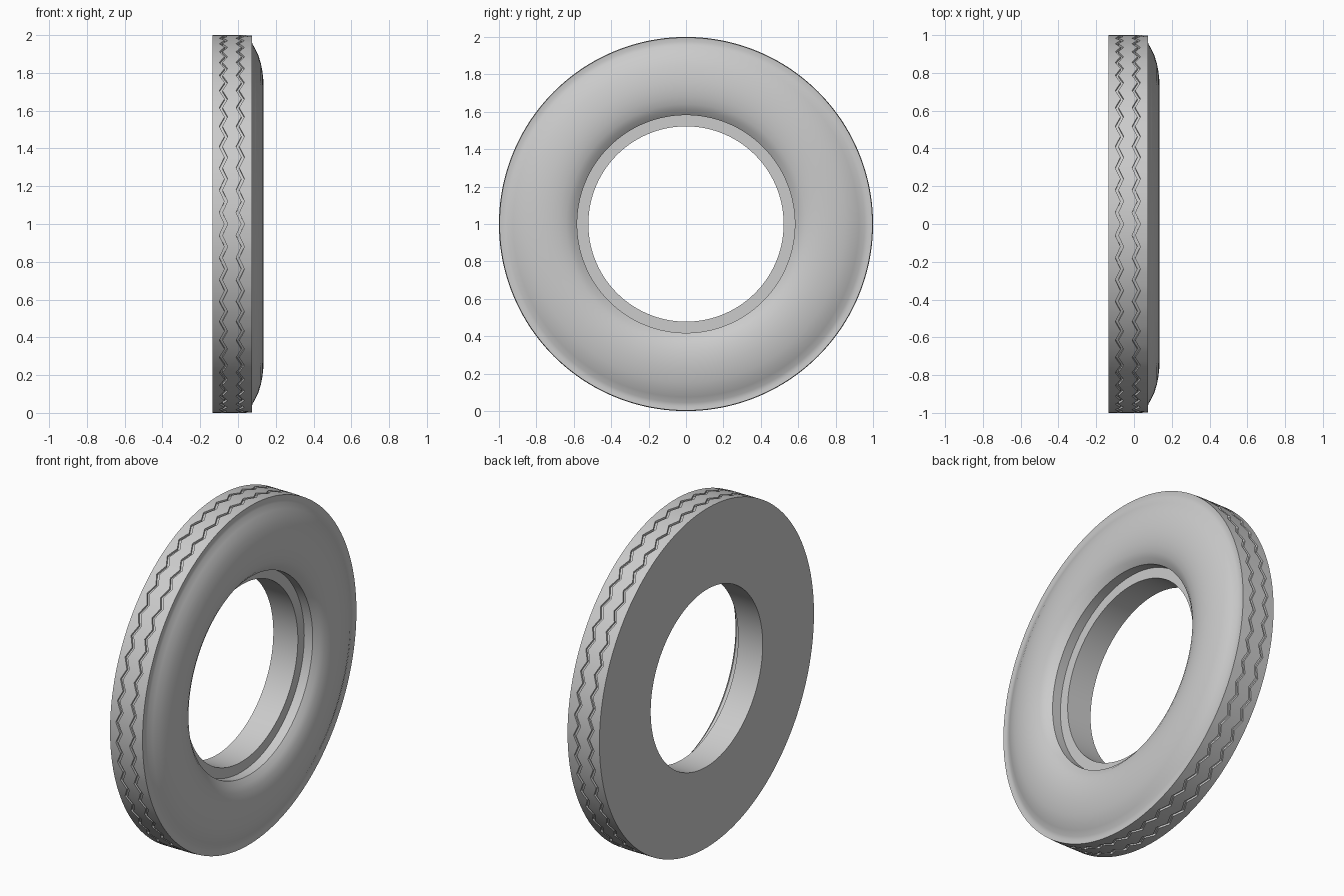
import bpy, bmesh, math

if "Cube" in bpy.data.objects:
    bpy.data.objects.remove(bpy.data.objects["Cube"], do_unlink=True)

rubber = bpy.data.materials.new("grey_rubber")
rubber.use_nodes = True
colour = (0.6, 0.6, 0.6, 1)
rubber.diffuse_color = colour
rubber.node_tree.nodes["Principled BSDF"].inputs["Base Color"].default_value = colour

ZIGZAGS, STEPS = 52, 4
SEGMENTS = ZIGZAGS * STEPS
SWING = 0.014


def groove(x, half=0.008, depth=0.012):
    """Cross-section of one zigzag tread groove: (x, radius, swing)."""
    return [(x - half, 1, SWING), (x - half, 1 - depth, SWING),
            (x + half, 1 - depth, SWING), (x + half, 1, SWING)]


# Closed cross-section: flat back, grooved tread, bulging sidewall, stepped bore
tread = [(-0.135, 1, 0)] + groove(-0.077) + groove(0.012) + [(0.075, 0.997, 0)]
sidewall = [(0.072, 0.975), (0.076, 0.955), (0.092, 0.925), (0.109, 0.89),
            (0.121, 0.85), (0.129, 0.81), (0.134, 0.765), (0.134, 0.72),
            (0.129, 0.68), (0.119, 0.64), (0.104, 0.61), (0.08, 0.582)]
bore = [(0.025, 0.582), (0.025, 0.522), (-0.135, 0.522)]
profile = tread + [(x, r, 0) for x, r in sidewall + bore]

# Spin the section around the x axis, swaying the groove points
bm = bmesh.new()
rings = []
for i in range(SEGMENTS):
    angle = math.tau * i / SEGMENTS
    wave = 4 * abs((i / STEPS) % 1 - 0.5) - 1
    rings.append([bm.verts.new((x + swing * wave, r * math.sin(angle),
                                1 + r * math.cos(angle)))
                  for x, r, swing in profile])
count = len(profile)
for i, ring in enumerate(rings):
    following = rings[(i + 1) % SEGMENTS]
    for j in range(count):
        k = (j + 1) % count
        bm.faces.new((ring[j], ring[k], following[k], following[j]))
bmesh.ops.recalc_face_normals(bm, faces=bm.faces)

mesh = bpy.data.meshes.new("tyre")
bm.to_mesh(mesh)
bm.free()
mesh.materials.append(rubber)
tyre = bpy.data.objects.new("tyre", mesh)
bpy.context.collection.objects.link(tyre)
bpy.ops.object.select_all(action="DESELECT")
tyre.select_set(True)
bpy.context.view_layer.objects.active = tyre
bpy.ops.object.shade_smooth_by_angle(angle=math.radians(35))
